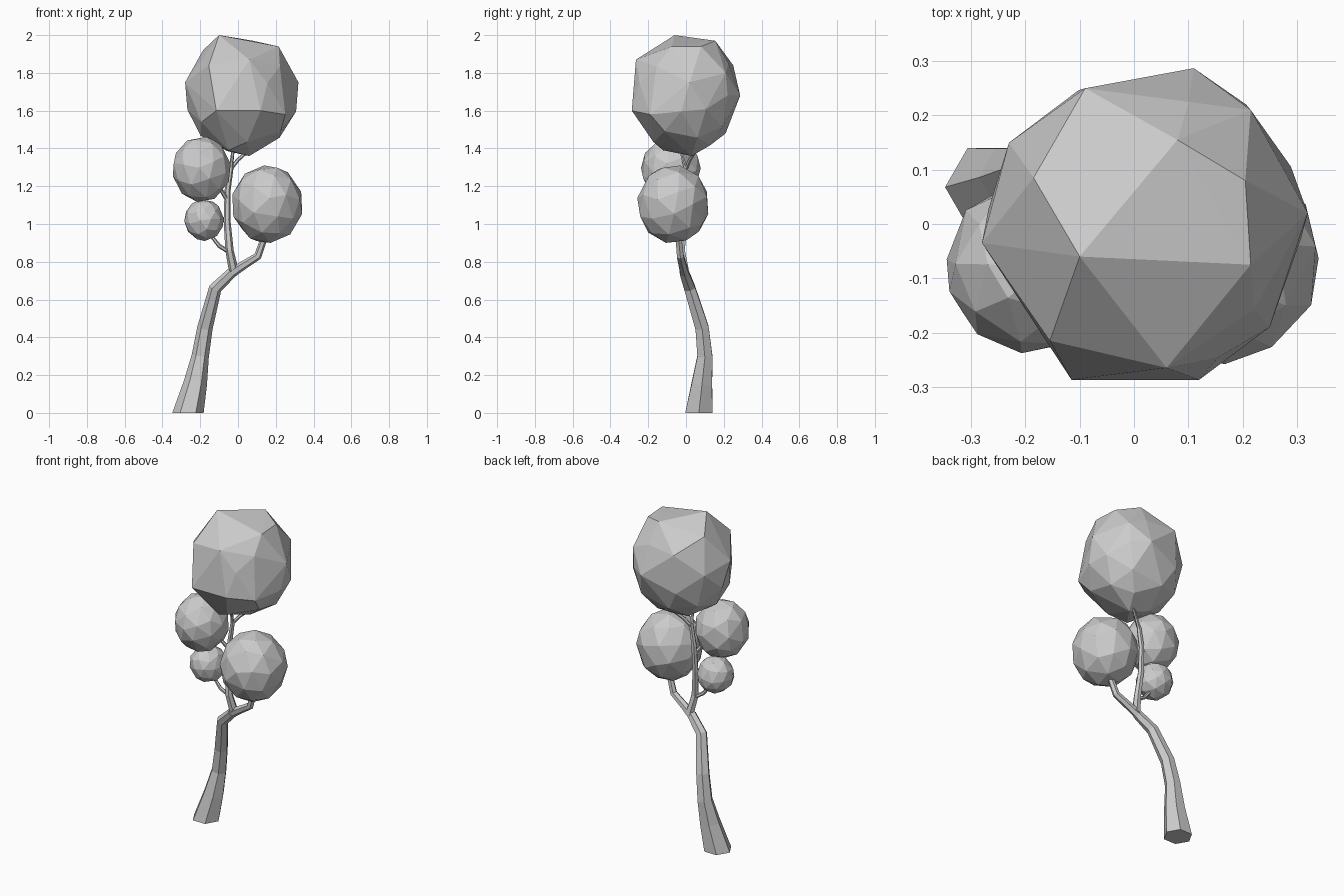
import bpy, bmesh, math, random
from mathutils import Vector, Euler

if "Cube" in bpy.data.objects:
    bpy.data.objects.remove(bpy.data.objects["Cube"], do_unlink=True)

# One flat colour for the whole tree
grey = bpy.data.materials.new("plain_grey")
grey.use_nodes = True
grey.diffuse_color = (0.6, 0.6, 0.6, 1)
for node in grey.node_tree.nodes:
    if node.type == "BSDF_PRINCIPLED":
        node.inputs["Base Color"].default_value = (0.6, 0.6, 0.6, 1)
UP = Vector((0, 0, 1))


def finish(bm, name):
    """Turn a bmesh into a flat-shaded object."""
    bmesh.ops.recalc_face_normals(bm, faces=bm.faces)
    mesh = bpy.data.meshes.new(name)
    bm.to_mesh(mesh)
    bm.free()
    mesh.materials.append(grey)
    obj = bpy.data.objects.new(name, mesh)
    bpy.context.collection.objects.link(obj)
    return obj


def limb(name, path, sides=6):
    """Faceted tapering tube through (x, y, z, radius) stations."""
    bm = bmesh.new()
    points = [Vector(p[:3]) for p in path]
    rings = []
    for i, p in enumerate(points):
        before = points[max(i - 1, 0)]
        after = points[min(i + 1, len(points) - 1)]
        tangent = (after - before).normalized()
        if p.z == 0:
            tangent = UP
        turn = UP.rotation_difference(tangent)
        ring = []
        for k in range(sides):
            a = math.tau * k / sides
            offset = Vector((math.cos(a), math.sin(a), 0)) * path[i][3]
            ring.append(bm.verts.new(p + turn @ offset))
        rings.append(ring)
    for low, high in zip(rings, rings[1:]):
        for k in range(sides):
            n = (k + 1) % sides
            bm.faces.new((low[k], low[n], high[n], high[k]))
    bm.faces.new(rings[0][::-1])
    bm.faces.new(rings[-1])
    return finish(bm, name)


def leaf_ball(name, centre, radii, seed, corners=()):
    """Irregular faceted ball, with optional fixed corners."""
    rng = random.Random(seed)
    centre, radii = Vector(centre), Vector(radii)
    source = bmesh.new()
    bmesh.ops.create_icosphere(source, subdivisions=2, radius=1)
    tilt = Euler([rng.uniform(0, math.pi) for _ in range(3)]).to_matrix()
    shell = []
    for v in source.verts:
        wobble = Vector([rng.uniform(-0.07, 0.07) for _ in range(3)])
        shell.append((tilt @ v.co + wobble).normalized())
    source.free()

    # Fit the wobbled shell to the wanted box
    for axis in range(3):
        lo = min(p[axis] for p in shell)
        hi = max(p[axis] for p in shell)
        for p in shell:
            p[axis] = 2 * (p[axis] - lo) / (hi - lo) - 1

    # Fixed corners replace the shell points around them
    fixed = [Vector(c) - centre for c in corners]
    points = list(fixed)
    for p in shell:
        q = Vector(a * b for a, b in zip(p, radii))
        if all(q.angle(f) > 0.38 for f in fixed):
            points.append(q * (0.96 if fixed else 1))
    bm = bmesh.new()
    for p in points:
        bm.verts.new(centre + p)
    hull = bmesh.ops.convex_hull(bm, input=bm.verts)
    inside = [g for g in hull["geom_interior"] if isinstance(g, bmesh.types.BMVert)]
    bmesh.ops.delete(bm, geom=inside, context="VERTS")
    return finish(bm, name)


# Trunk with a flared foot and a sharp bend
limb("trunk", [(-0.265, 0.068, 0, 0.083), (-0.225, 0.085, 0.16, 0.062),
               (-0.2, 0.1, 0.3, 0.046), (-0.175, 0.085, 0.45, 0.041),
               (-0.12, 0.02, 0.66, 0.034), (-0.03, -0.01, 0.745, 0.028)])

# Main branches
limb("left_branch", [(-0.06, 0, 0.72, 0.026), (0.01, -0.015, 0.77, 0.024),
                     (0.105, -0.03, 0.83, 0.021), (0.14, -0.04, 0.93, 0.018),
                     (0.15, -0.06, 1.02, 0.01)])
limb("upper_branch", [(-0.02, -0.005, 0.74, 0.026), (-0.045, -0.025, 0.86, 0.022),
                      (-0.058, -0.01, 1.02, 0.018), (-0.055, 0, 1.18, 0.016),
                      (-0.035, 0, 1.31, 0.013)])

# Thin twigs reaching into the leaf balls
limb("small_twig", [(-0.045, -0.02, 0.85, 0.012), (-0.1, -0.03, 0.885, 0.011),
                    (-0.16, -0.03, 0.96, 0.008)])
limb("side_twig", [(-0.058, -0.005, 1.13, 0.012), (-0.09, -0.03, 1.18, 0.01),
                   (-0.15, -0.07, 1.24, 0.008)])
limb("top_twig_left", [(-0.04, 0, 1.29, 0.011), (0, 0.02, 1.34, 0.01),
                       (0.07, 0.06, 1.4, 0.008)])
limb("top_twig_right", [(-0.038, 0, 1.29, 0.011), (-0.03, -0.02, 1.36, 0.009),
                        (-0.02, -0.03, 1.44, 0.008)])

# Leaf balls, from the crown down
crown = [(-0.1, -0.06, 2), (0.205, 0.08, 1.94), (0.215, -0.075, 1.94),
         (0.08, 0.155, 1.97), (0.06, -0.265, 1.87), (0.32, 0.02, 1.75),
         (-0.28, -0.035, 1.75), (-0.185, 0.085, 1.92), (-0.155, -0.215, 1.84),
         (-0.115, -0.287, 1.6), (0.12, -0.287, 1.6), (0.25, -0.19, 1.58),
         (-0.09, 0.25, 1.84), (0.215, 0.21, 1.8), (0.11, 0.287, 1.68),
         (0.06, 0.03, 1.36), (-0.05, -0.12, 1.39)]
leaf_ball("crown_leaves", (0.02, 0, 1.68), (0.3, 0.288, 0.32), 4, crown)
leaf_ball("left_leaves", (0.155, -0.07, 1.105), (0.185, 0.188, 0.205), 7)
leaf_ball("right_leaves", (-0.192, -0.08, 1.29), (0.153, 0.158, 0.172), 11)
leaf_ball("small_leaves", (-0.18, -0.035, 1.02), (0.105, 0.105, 0.11), 15)
